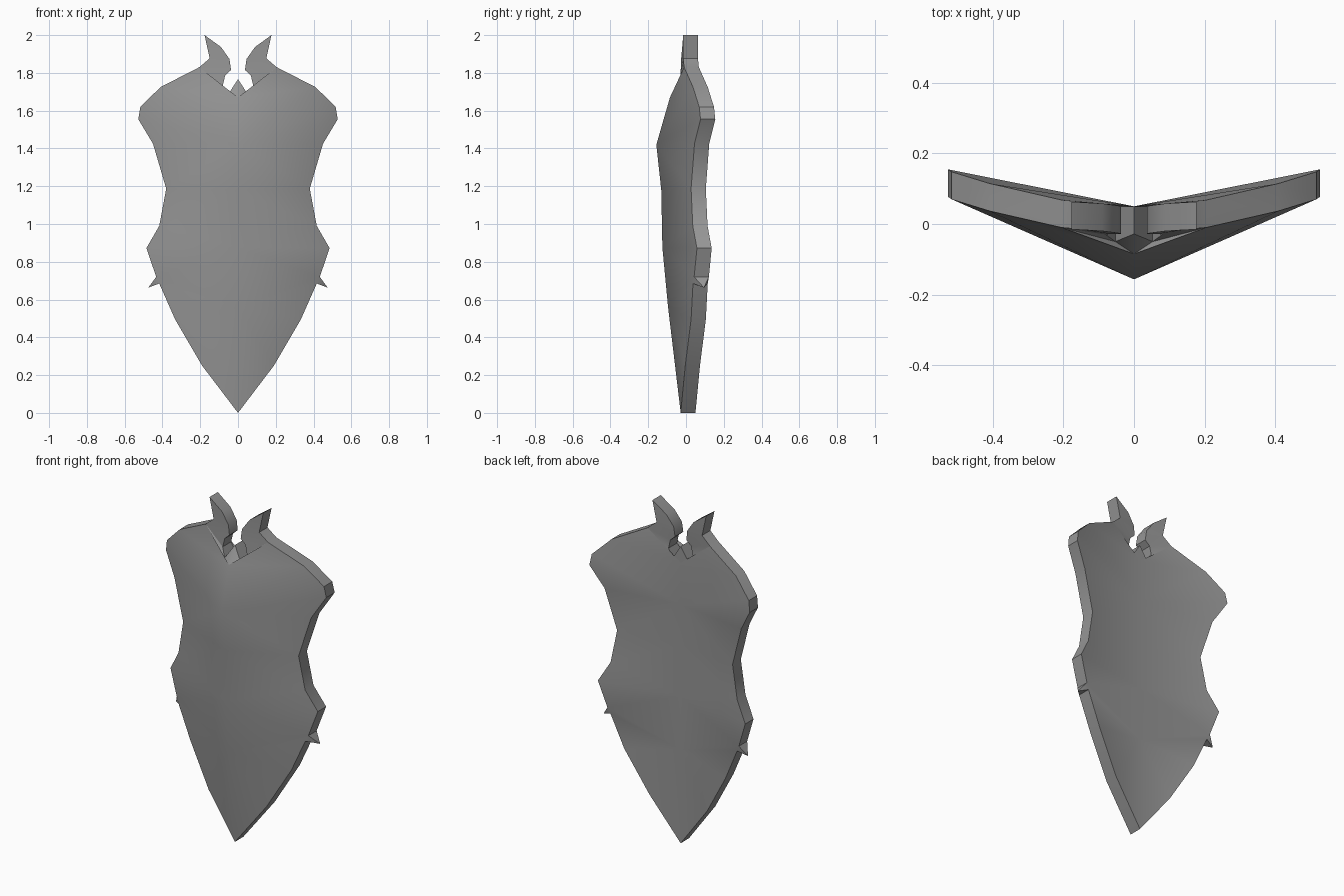
import bpy, bmesh

if "Cube" in bpy.data.objects:
    bpy.data.objects.remove(bpy.data.objects["Cube"])

THICK = 0.078

# Half outline from bottom tip to the middle of the crest: x, z, front y
OUTLINE = [
    (0, 0, -.028), (.19, .25, -.004), (.333, .495, .027), (.417, .685, .037),
    (.433, .72, .043), (.485, .872, .058), (.417, .99, .036), (.38, 1.187, .027),
    (.45, 1.425, .045), (.528, 1.555, .077), (.517, 1.62, .07), (.41, 1.725, .037),
    (.205, 1.83, -.01), (.15, 1.877, -.015), (.177, 2.0, -.015), (.09, 1.937, -.02),
    (.045, 1.873, -.026), (.037, 1.815, -.028), (.068, 1.787, -.028),
    (.08, 1.735, -.03), (.053, 1.685, -.05), (0, 1.767, -.028)]
# Centre ridge: z, front y
RIDGE = [(.56, -.095), (.875, -.125), (1.18, -.131), (1.42, -.157), (1.67, -.085)]
# Runs of the outline fanned to each ridge point
RUNS = [(0, 4), (4, 6), (6, 7), (7, 11), (11, 12)]
SPIKE_EDGE, SPIKE_TIP = 3, (.475, .663, .095)

steel = bpy.data.materials.new("steel_grey")
steel.diffuse_color = (.3, .3, .3, 1)
steel.use_nodes = True
steel.node_tree.nodes["Principled BSDF"].inputs["Base Color"].default_value = steel.diffuse_color


def fan(hub, rim):
    return [(hub, a, b) for a, b in zip(rim, rim[1:])]


def add_sheet(bm, rim, ridge, facing):
    """One curved face of the shield, with every triangle facing the same way."""
    tris = []
    for i, (a, b) in enumerate(RUNS):
        tris += fan(ridge[i], rim[a:b + 1])
        if i + 1 < len(ridge):
            tris.append((ridge[i], rim[b], ridge[i + 1]))
    # Neck and horn
    tris += [(ridge[-1], rim[12], rim[20]), (ridge[-1], rim[20], rim[21])]
    tris += fan(rim[12], rim[18:21]) + [(rim[12], rim[13], rim[18])]
    tris += fan(rim[13], rim[14:19])
    for t in tris:
        f = bm.faces.new(t)
        f.normal_update()
        if f.normal.y * facing < 0:
            f.normal_flip()


bm = bmesh.new()
front = [bm.verts.new((x, y, z)) for x, z, y in OUTLINE]
back = [bm.verts.new((x, max(.05, y + THICK), z)) for x, z, y in OUTLINE]
front_ridge = [bm.verts.new((0, y, z)) for z, y in RIDGE]
back_ridge = [bm.verts.new((0, .05, z)) for z, y in RIDGE]
add_sheet(bm, front, front_ridge, -1)
add_sheet(bm, back, back_ridge, 1)

# Rim walls, with a small spike drawn out of one of them
for i in range(len(OUTLINE) - 1):
    quad = [front[i], back[i], back[i + 1], front[i + 1]]
    if i == SPIKE_EDGE:
        tip = bm.verts.new((SPIKE_TIP[0], SPIKE_TIP[2], SPIKE_TIP[1]))
        for a, b in zip(quad, quad[1:] + quad[:1]):
            bm.faces.new((a, b, tip))
    else:
        bm.faces.new(quad)

# Keep the bottom tip and crest point crisp across the mirror seam
for i in (0, -1):
    bm.edges.get((front[i], back[i])).smooth = False

mesh = bpy.data.meshes.new("shield")
bm.to_mesh(mesh)
bm.free()
mesh.materials.append(steel)
shield = bpy.data.objects.new("shield", mesh)
bpy.context.collection.objects.link(shield)
bpy.context.view_layer.objects.active = shield
shield.select_set(True)
bpy.ops.object.shade_smooth_by_angle(angle=0.52)

mirror = shield.modifiers.new("mirror", 'MIRROR')
mirror.use_axis[0] = True
mirror.use_clip = True
mirror.merge_threshold = 0.001
